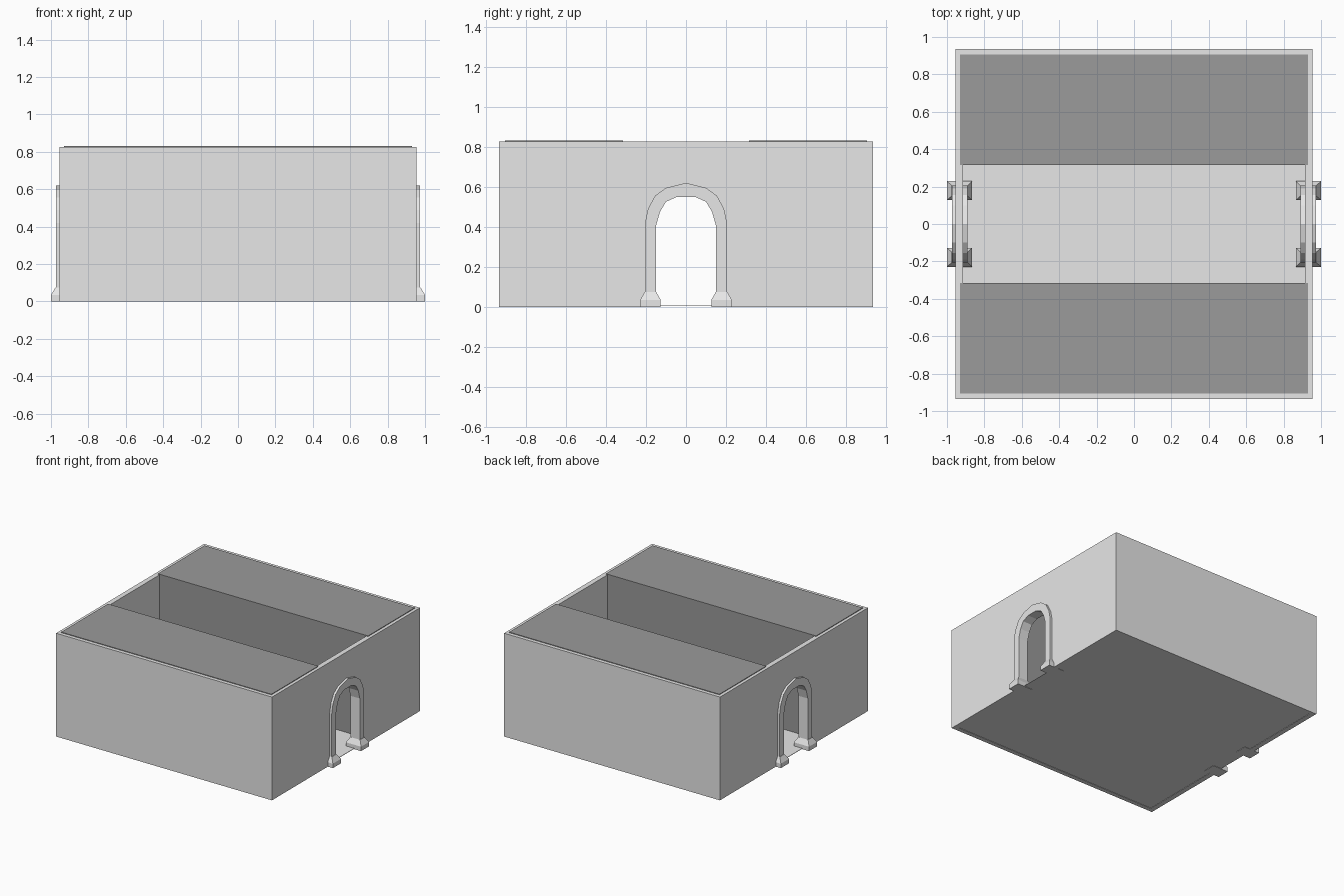
import bpy, bmesh

if "Cube" in bpy.data.objects:
    bpy.data.objects.remove(bpy.data.objects["Cube"], do_unlink=True)


def material(name, v):
    m = bpy.data.materials.new(name)
    m.use_nodes = True
    m.diffuse_color = (v, v, v, 1)
    m.node_tree.nodes["Principled BSDF"].inputs["Base Color"].default_value = (v, v, v, 1)
    return m


LIGHT = material("pale_stone", 0.8)
DARK = material("dark_fill", 0.325)


def finish(name, bm, mat):
    bmesh.ops.recalc_face_normals(bm, faces=bm.faces)
    mesh = bpy.data.meshes.new(name)
    bm.to_mesh(mesh)
    bm.free()
    mesh.materials.append(mat)
    obj = bpy.data.objects.new(name, mesh)
    bpy.context.collection.objects.link(obj)
    return obj


def box(name, x, y, z, mat=LIGHT):
    """Box from (min, max) pairs."""
    bm = bmesh.new()
    bmesh.ops.create_cube(bm, size=1)
    for v in bm.verts:
        v.co = [r[0] if c < 0 else r[1] for c, r in zip(v.co, (x, y, z))]
    return finish(name, bm, mat)


def slab(name, outline, x0, x1):
    """Extrude a (y, z) outline along x."""
    bm = bmesh.new()
    face = bm.faces.new([bm.verts.new((x0, y, z)) for y, z in outline])
    out = bmesh.ops.extrude_face_region(bm, geom=[face])
    for v in out["geom"]:
        if isinstance(v, bmesh.types.BMVert):
            v.co.x = x1
    return finish(name, bm, LIGHT)


def arch(half):
    """Mirror a half arch, listed from the foot up, into a full one."""
    return half + [(-y, z) for y, z in reversed(half) if y > 0]


H = 0.826
inner = arch([(0.15, 0), (0.15, 0.405), (0.13, 0.475), (0.1, 0.525), (0.045, 0.55)])
outer = arch([(0.205, 0), (0.205, 0.42), (0.19, 0.49), (0.155, 0.555), (0.1, 0.595), (0, 0.62)])
opening = arch([(0.18, 0), (0.18, 0.41), (0.16, 0.485), (0.125, 0.54), (0.07, 0.575), (0, 0.585)])

# Floor
box("floor", (-0.94, 0.94), (-0.92, 0.92), (0.003, 0.006))

for side, s in (("front", -1), ("back", 1)):
    # Long walls and the dark solid volumes beside the corridor
    box(side + "_wall", (-0.955, 0.955), sorted((s * 0.9, s * 0.935)), (0, H))
    box(side + "_fill", (-0.93, 0.93), sorted((s * 0.315, s * 0.906)), (0.008, H + 0.005), DARK)

for side, s in (("right", -1), ("left", 1)):
    # End wall with an arched opening
    slab(side + "_wall", [(0.9, 0), (0.9, H), (-0.9, H), (-0.9, 0)] + opening[::-1],
         s * 0.915, s * 0.955)
    # Arch surround through the wall
    slab(side + "_arch_trim", outer + inner[::-1], s * 0.89, s * 0.973)
    # Flared feet of the surround
    for end, t in (("front", -1), ("back", 1)):
        foot = bmesh.new()
        rings = []
        for z, w, d in ((0, 0.051, 0.0675), (0.035, 0.051, 0.0675), (0.075, 0.0285, 0.043)):
            rings.append([foot.verts.new((s * 0.9325 + i * d, t * 0.178 + j * w, z))
                          for i, j in ((-1, -1), (1, -1), (1, 1), (-1, 1))])
        for a, b in zip(rings, rings[1:]):
            for k in range(4):
                foot.faces.new((a[k], a[k - 1], b[k - 1], b[k]))
        foot.faces.new(rings[0])
        foot.faces.new(rings[-1])
        finish(side + "_arch_foot_" + end, foot, LIGHT)
